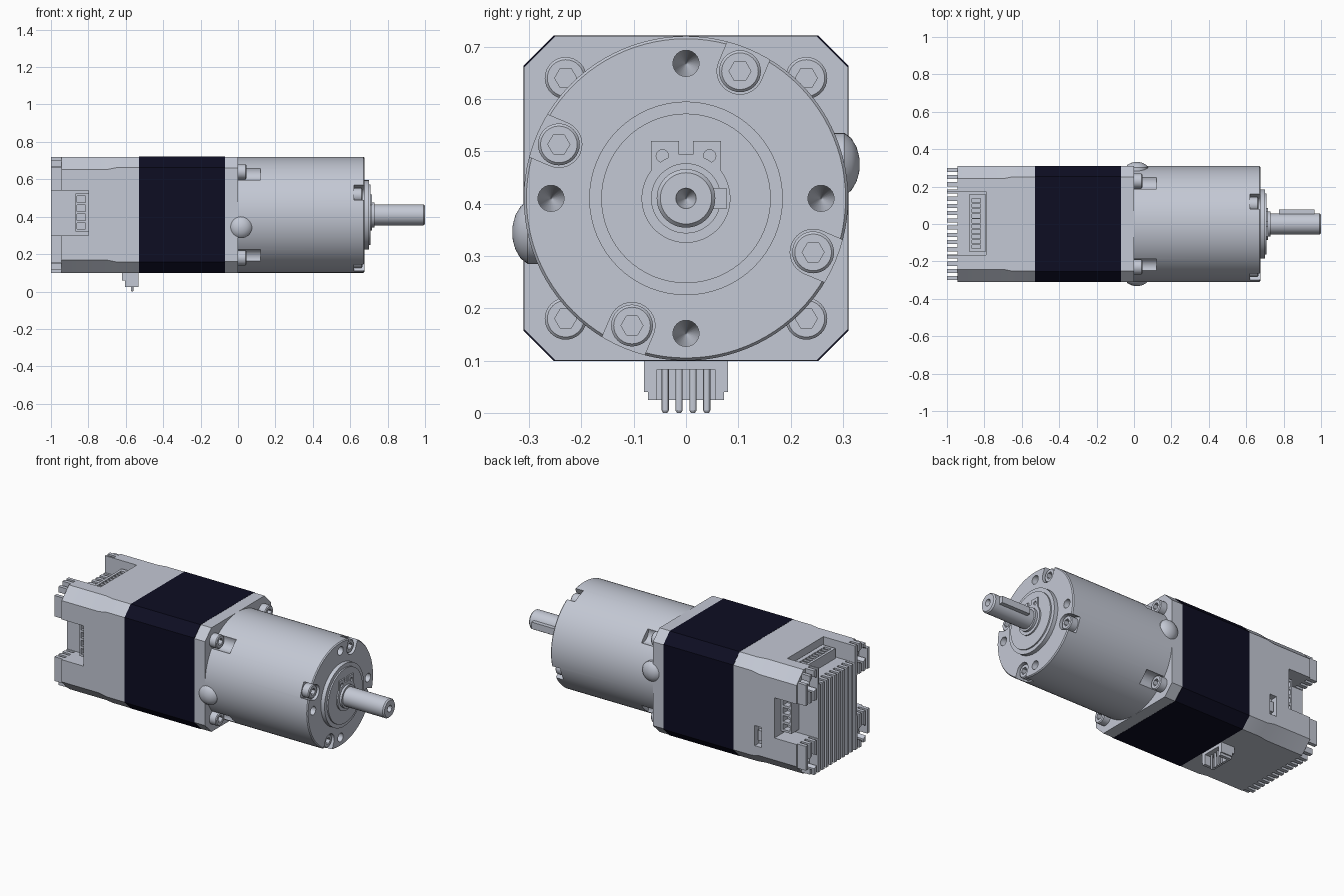
import bpy, bmesh, math
from mathutils import Vector

if "Cube" in bpy.data.objects:
    bpy.data.objects.remove(bpy.data.objects["Cube"], do_unlink=True)

CZ = 0.41      # height of the motor axis
H = 0.31       # half width of the square body


def material(name, rgb):
    m = bpy.data.materials.new(name)
    m.use_nodes = True
    m.diffuse_color = (*rgb, 1)
    m.node_tree.nodes["Principled BSDF"].inputs["Base Color"].default_value = (*rgb, 1)
    return m


GREY = material("light grey metal", (0.55, 0.58, 0.66))
NAVY = material("dark navy", (0.004, 0.004, 0.016))


def finish(name, bm, mat=GREY):
    bmesh.ops.recalc_face_normals(bm, faces=bm.faces[:])
    me = bpy.data.meshes.new(name)
    bm.to_mesh(me)
    bm.free()
    me.materials.append(mat)
    ob = bpy.data.objects.new(name, me)
    bpy.context.collection.objects.link(ob)
    return smooth(ob)


def smooth(ob):
    for p in ob.data.polygons:
        p.use_smooth = True
    ob.data.set_sharp_from_angle(angle=math.radians(30))
    return ob


def skin(bm, rings):
    """Bridge closed rings of points and cap both ends."""
    vs = [[bm.verts.new(p) for p in r] for r in rings]
    n = len(vs[0])
    for a, b in zip(vs, vs[1:]):
        for i in range(n):
            bm.faces.new((a[i], a[(i + 1) % n], b[(i + 1) % n], b[i]))
    bm.faces.new(vs[0][::-1])
    bm.faces.new(vs[-1])


def lathe(name, profile, y=0, z=CZ, n=32, mat=GREY):
    """Turned part on an x axis; profile is (x, radius)."""
    bm = bmesh.new()
    angs = [2 * math.pi * i / n for i in range(n)]
    skin(bm, [[(x, y + r * math.cos(a), z + r * math.sin(a)) for a in angs] for x, r in profile])
    return finish(name, bm, mat)


def chamfered(name, stations, mat=GREY):
    """Square body with cut corners; stations are (x, half width, chamfer)."""
    bm = bmesh.new()
    rings = []
    for x, h, c in stations:
        k = h - c
        pts = [(h, -k), (h, k), (k, h), (-k, h), (-h, k), (-h, -k), (-k, -h), (k, -h)]
        rings.append([(x, a, CZ + b) for a, b in pts])
    skin(bm, rings)
    return finish(name, bm, mat)


def boxes(name, spans, mat=GREY):
    """One object of boxes, each (x0, x1, y0, y1, z0, z1)."""
    bm = bmesh.new()
    for x0, x1, y0, y1, z0, z1 in spans:
        skin(bm, [[(x, y0, z0), (x, y1, z0), (x, y1, z1), (x, y0, z1)] for x in (x0, x1)])
    return finish(name, bm, mat)


def cut(ob, cutters, keep=False):
    for c in cutters:
        m = ob.modifiers.new("cut", 'BOOLEAN')
        m.operation, m.solver, m.object = 'DIFFERENCE', 'EXACT', c
    bpy.context.view_layer.update()
    dg = bpy.context.evaluated_depsgraph_get()
    me = bpy.data.meshes.new_from_object(ob.evaluated_get(dg))
    ob.modifiers.clear()
    ob.data = me
    if not keep:
        for c in cutters:
            bpy.data.objects.remove(c, do_unlink=True)
    return smooth(ob)


def polar(r, deg):
    a = math.radians(deg)
    return r * math.cos(a), CZ + r * math.sin(a)


corners = [(sy * 0.23, CZ + sz * 0.23) for sy in (-1, 1) for sz in (-1, 1)]
cap_spots = [polar(0.264, 67 + 90 * i) for i in range(4)]

# Stator and front flange
chamfered("stator", [(-0.53, H + 0.001, 0.058), (-0.07, H + 0.001, 0.058)], NAVY)
chamfered("front_flange", [(-0.07, H, 0.06), (0, H, 0.06)])

# Gearbox with flange screw pockets, face holes and cap screw pockets
gearbox = lathe("gearbox", [(-0.005, H), (0.67, H), (0.676, H - 0.005)], n=96)
cutters = [lathe("pocket", [(0.001, 0.047), (0.12, 0.047)], y, z) for y, z in corners]
for i in range(4):
    y, z = polar(0.258, 90 * i)
    cutters.append(lathe("hole", [(0.58, 0.001), (0.66, 0.025), (0.7, 0.025)], y, z, 24))
    y, z = cap_spots[i]
    cutters.append(lathe("pocket", [(0.62, 0.044), (0.7, 0.044)], y, z))
    slot = boxes("slot", [(0.62, 0.7, 0.264, 0.4, -0.044, 0.044)])
    slot.rotation_euler.x = math.radians(67 + 90 * i)
    slot.location.z = CZ
    cutters.append(slot)
cut(gearbox, cutters)

# Socket head screws, shared by the flange and the gearbox face
screw = lathe("flange_screw", [(0, 0.04), (0.04, 0.04), (0.045, 0.035)], 0, 0)
cut(screw, [lathe("socket", [(0.02, 0.021), (0.06, 0.021)], 0, 0, 6)])
for name, x, spots in (("flange_screw", 0, corners), ("face_screw", 0.62, cap_spots)):
    for y, z in spots:
        ob = bpy.data.objects.new(name, screw.data)
        ob.location = (x, y, z)
        bpy.context.collection.objects.link(ob)
bpy.data.objects.remove(screw, do_unlink=True)

# Domed side buttons
for s in (-1, 1):
    dome = lathe("side_button", [(0.25, 0.06), (0.303, 0.06), (0.316, 0.05), (0.326, 0.033),
                                 (0.331, 0.015), (0.332, 0.002)], 0, 0)
    dome.rotation_euler.z = s * math.pi / 2
    dome.location = (0.015, 0, CZ + s * 0.065)

# Front boss, retaining clip, shaft and key
lathe("front_boss", [(0.67, 0.185), (0.7, 0.185), (0.7, 0.162), (0.708, 0.162)], n=64)
lathe("retaining_clip", [(0.705, 0.085), (0.716, 0.085)], n=48)
ears = boxes("clip_ears", [(0.705, 0.716, s * 0.04 - 0.027, s * 0.04 + 0.027, 0.455, 0.52) for s in (-1, 1)])
cut(ears, [lathe("ear_hole", [(0.7, 0.012), (0.72, 0.012)], s * 0.045, 0.491, 16) for s in (-1, 1)])
shaft = lathe("shaft", [(0.7, 0.067), (0.73, 0.067), (0.73, 0.056), (0.992, 0.056), (1, 0.049)], n=48)
cut(shaft, [lathe("centre_drill", [(0.95, 0.001), (0.985, 0.016), (1.01, 0.022)], n=24)])
boxes("shaft_key", [(0.775, 0.965, 0.03, 0.077, CZ - 0.02, CZ + 0.02)])

# Rear housing and cooling fins, cut by connector bays and bolt holes
housing = chamfered("rear_housing", [(-0.945, H, 0.068), (-0.7, H, 0.068), (-0.65, H, 0.058), (-0.53, H, 0.058)])
fins = []
for i in range(16):
    y = (i - 7.5) * 0.0386
    h = H - max(0, abs(y) + 0.011 - 0.245)
    fins.append((-1, -0.944, y - 0.011, y + 0.011, CZ - h, CZ + h))
fins = boxes("cooling_fins", fins)
bays = [boxes("bay", [(-1.1, -0.79, -0.165, 0.175, 0.62, 0.8)])]
for s in (-1, 1):
    bays.append(boxes("bay", [(-1.1, -0.8, min(s * 0.18, s * 0.5), max(s * 0.18, s * 0.5), 0.3, 0.54)]))
bays += [lathe("bolt_hole", [(-1.1, 0.043), (-0.86, 0.043)], y, z) for y, z in corners]
cut(fins, bays, keep=True)
cut(housing, bays)
cut(housing, [boxes("side_slot", [(-0.715, -0.67, 0.27, 0.4, 0.22, 0.34)])])
boxes("slot_switch", [(-0.705, -0.68, 0.26, 0.295, 0.25, 0.31)])

# Connectors in the bays: bodies with rows of square openings
top = boxes("top_connector", [(-0.88, -0.795, -0.15, 0.16, 0.61, 0.68)])
cut(top, [boxes("openings", [(-0.865, -0.82, y, y + 0.02, 0.65, 0.7)
                             for y in [-0.132 + 0.0275 * i for i in range(10)]])])
for s in (-1, 1):
    side = boxes("side_connector", [(-0.87, -0.8, min(s * 0.17, s * 0.25), max(s * 0.17, s * 0.25), 0.32, 0.525)])
    cut(side, [boxes("openings", [(-0.86, -0.815, min(s * 0.21, s * 0.3), max(s * 0.21, s * 0.3), z, z + 0.034)
                                  for z in [0.333 + 0.048 * i for i in range(4)]])])

# Lower plug with four pins
plug = boxes("lower_plug", [(-0.605, -0.531, -0.073, 0.073, 0.025, 0.11)])
cut(plug, [boxes("plug_mouth", [(-0.59, -0.5, -0.055, 0.055, 0.0, 0.083)])])
boxes("plug_shoulder", [(-0.62, -0.6, -0.08, 0.08, 0.06, 0.11)] +
      [(-0.605, -0.531, s * 0.0765 - 0.0035, s * 0.0765 + 0.0035, 0.04, 0.11) for s in (-1, 1)])
for i in range(4):
    pin = lathe("plug_pin", [(-0.1, 0.007), (-0.005, 0.007), (0, 0.004)], 0, 0, 12)
    pin.rotation_euler.y = math.pi / 2
    pin.location = (-0.565, (i - 1.5) * 0.0265, 0)
